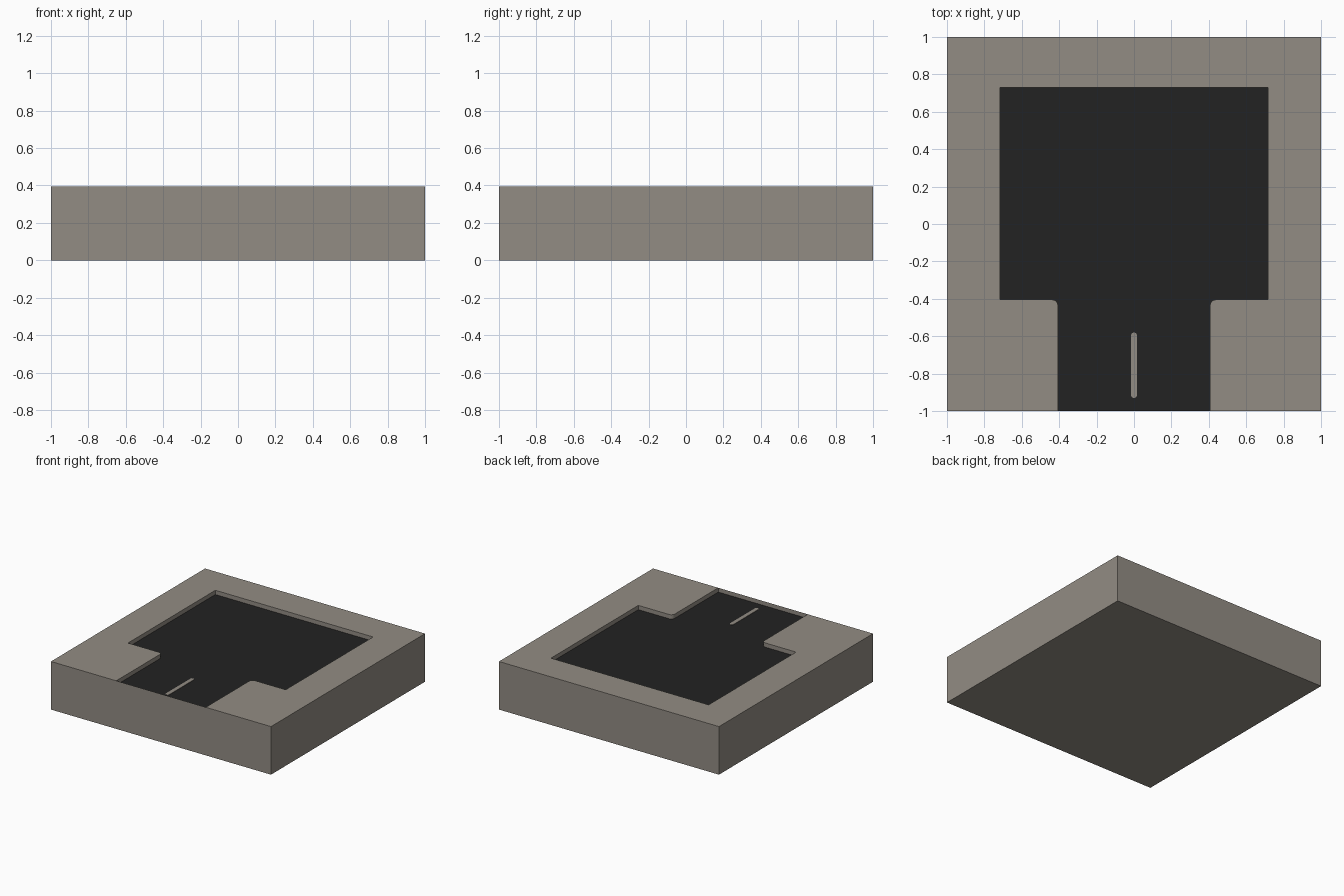
import bpy, bmesh, math

if "Cube" in bpy.data.objects:
    bpy.data.objects.remove(bpy.data.objects["Cube"])

H, ROAD = 0.395, 0.36      # pavement height, road surface height
HALF = 1.0


def material(name, rgb):
    m = bpy.data.materials.new(name)
    m.diffuse_color = (*rgb, 1)
    m.use_nodes = True
    m.node_tree.nodes["Principled BSDF"].inputs["Base Color"].default_value = m.diffuse_color
    return m


STONE = material("warm grey stone", (0.29, 0.265, 0.23))
ASPHALT = material("dark asphalt", (0.016, 0.016, 0.016))


def finish(name, bm, mats):
    bmesh.ops.recalc_face_normals(bm, faces=bm.faces)
    me = bpy.data.meshes.new(name)
    bm.to_mesh(me)
    bm.free()
    for m in mats:
        me.materials.append(m)
    ob = bpy.data.objects.new(name, me)
    bpy.context.collection.objects.link(ob)
    return ob


def arc(cx, cy, r, a0, a1, n):
    return [(cx + r * math.cos(math.radians(a0 + (a1 - a0) * i / n)),
             cy + r * math.sin(math.radians(a0 + (a1 - a0) * i / n)))
            for i in range(n + 1)]


# Kerb line: right half, mirrored to the left
r = 0.03
right = [(0.407, -HALF)] + arc(0.407 + r, -0.405 - r, r, 180, 90, 6)
right += [(0.717, -0.405), (0.717, 0.73)]
kerb = right + [(-x, y) for x, y in reversed(right)]

# Tile: pavement, recessed road, kerb walls, sides and base in one closed mesh
bm = bmesh.new()
low = [bm.verts.new((x, y, ROAD)) for x, y in kerb]
high = [bm.verts.new((x, y, H)) for x, y in kerb]
corners = [(-HALF, -HALF), (-HALF, HALF), (HALF, HALF), (HALF, -HALF)]
top = [bm.verts.new((x, y, H)) for x, y in corners]
base = [bm.verts.new((x, y, 0)) for x, y in corners]
road = bm.faces.new(low)
road.material_index = 1
bm.faces.new(high + top)
bm.faces.new(base)
for i in range(len(kerb) - 1):
    bm.faces.new((low[i], low[i + 1], high[i + 1], high[i]))
for i in range(3):
    bm.faces.new((base[i], base[i + 1], top[i + 1], top[i]))
bm.faces.new((base[3], base[0], top[0], high[-1], low[-1], low[0], high[0], top[3]))
bmesh.ops.triangulate(bm, faces=[f for f in bm.faces if len(f.verts) > 4])
finish("road_tile", bm, [STONE, ASPHALT])

# Centre line: thin plate with rounded ends
w = 0.016
bm = bmesh.new()
outline = arc(0, -0.58 - w, w, 0, 180, 8) + arc(0, -0.93 + w, w, 180, 360, 8)
f = bm.faces.new([bm.verts.new((x, y, ROAD)) for x, y in outline])
ext = bmesh.ops.extrude_face_region(bm, geom=[f])
bmesh.ops.translate(bm, vec=(0, 0, 0.003),
                    verts=[v for v in ext["geom"] if isinstance(v, bmesh.types.BMVert)])
finish("centre_line", bm, [STONE])
